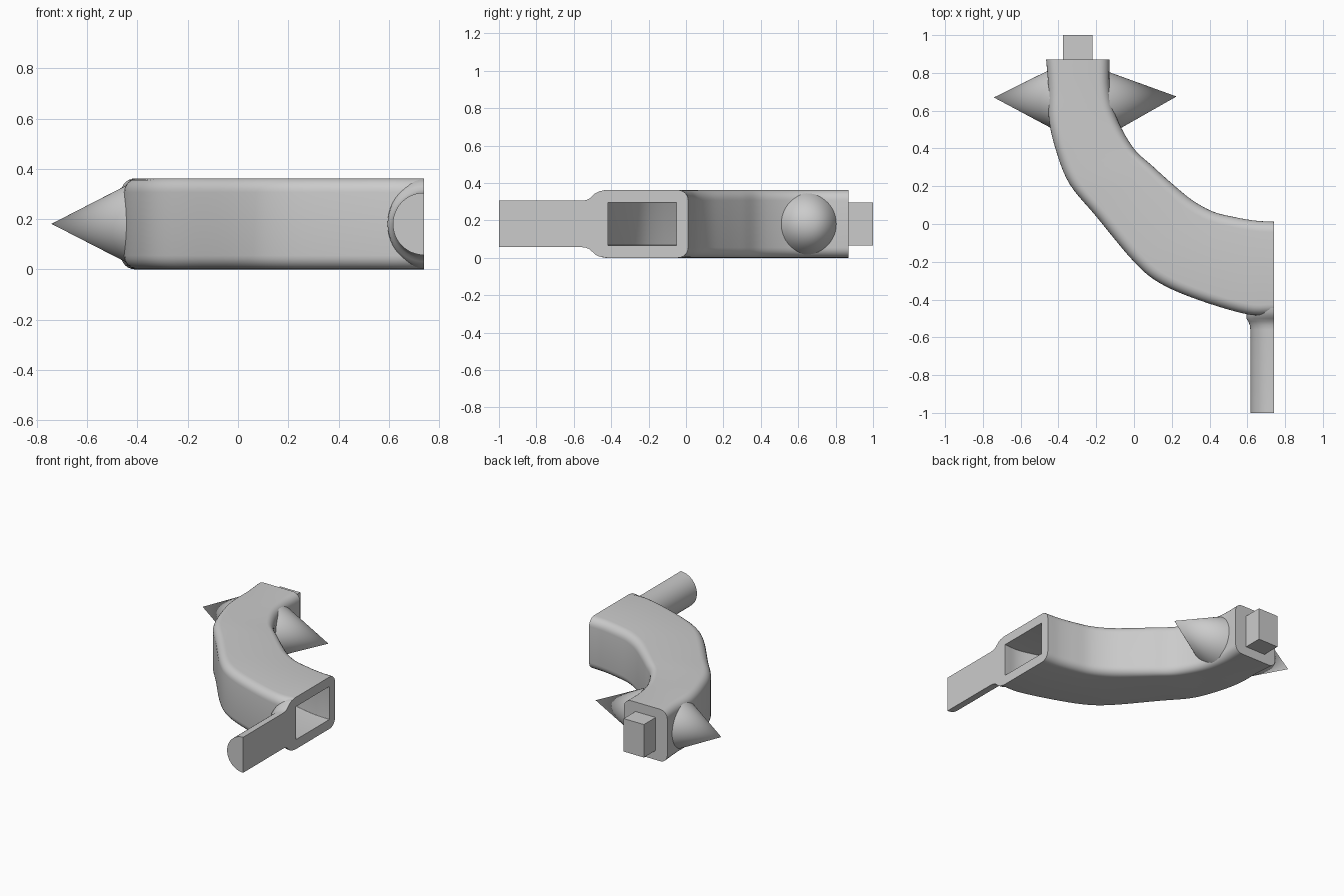
import bpy, bmesh, math
from mathutils import Vector

cube = bpy.data.objects.get("Cube")
if cube:
    bpy.data.objects.remove(cube, do_unlink=True)

HEIGHT = 0.362
MID = HEIGHT / 2
END_X = 0.74

grey = bpy.data.materials.new("plain grey")
grey.use_nodes = True
grey.diffuse_color = (0.6, 0.6, 0.6, 1)
grey.node_tree.nodes["Principled BSDF"].inputs["Base Color"].default_value = grey.diffuse_color


def finish(name, bm, angle=35):
    """Turn a bmesh into a shaded object."""
    bmesh.ops.recalc_face_normals(bm, faces=bm.faces)
    mesh = bpy.data.meshes.new(name)
    bm.to_mesh(mesh)
    bm.free()
    mesh.materials.append(grey)
    obj = bpy.data.objects.new(name, mesh)
    bpy.context.collection.objects.link(obj)
    bpy.ops.object.select_all(action="DESELECT")
    obj.select_set(True)
    bpy.context.view_layer.objects.active = obj
    bpy.ops.object.shade_smooth_by_angle(angle=math.radians(angle))
    return obj


def loft(name, rings):
    """Skin closed rings of equal size and cap both ends."""
    bm = bmesh.new()
    loops = [[bm.verts.new(p) for p in ring] for ring in rings]
    n = len(loops[0])
    for a, b in zip(loops, loops[1:]):
        for i in range(n):
            j = (i + 1) % n
            bm.faces.new((a[i], a[j], b[j], b[i]))
    bm.faces.new(loops[0])
    bm.faces.new(loops[-1])
    return finish(name, bm)


def smooth_path(points, steps=5):
    """Catmull-Rom curve through the points."""
    pts = [Vector(p) for p in points]
    pts = [2 * pts[0] - pts[1]] + pts + [2 * pts[-1] - pts[-2]]
    out = []
    for a, b, c, d in zip(pts, pts[1:], pts[2:], pts[3:]):
        for k in range(steps):
            t = k / steps
            out.append(0.5 * (2 * b + (c - a) * t + (2 * a - 5 * b + 4 * c - d) * t ** 2
                              + (3 * b - a - 3 * c + d) * t ** 3))
    return out + [pts[-2]]


def section(outer, inner, inset_side, inset_z, radius, corner_steps=6):
    """Upright rounded rectangle spanning two points of the plan."""
    across = (inner - outer).normalized()
    centre = (outer + inner) / 2
    half_w = (inner - outer).length / 2 - inset_side - radius
    half_h = MID - inset_z - radius
    ring = []
    for q, (sx, sz) in enumerate([(1, 1), (-1, 1), (-1, -1), (1, -1)]):
        for k in range(corner_steps + 1):
            a = math.pi / 2 * (q + k / corner_steps)
            p = centre + across * (sx * half_w + radius * math.cos(a))
            ring.append((p.x, p.y, MID + sz * half_h + radius * math.sin(a)))
    return ring


# Curved hollow arm: outer skin to the open mouth, then back along the cavity
outer_edge = smooth_path([(-.465, .87), (-.453, .72), (-.45, .55), (-.41, .38), (-.34, .21),
                          (-.2, .04), (0, -.2), (.14, -.315), (.35, -.405), (.6, -.478),
                          (END_X, -.48)])
inner_edge = smooth_path([(-.13, .87), (-.128, .72), (-.095, .57), (-.005, .405), (.1, .305),
                          (.2, .215), (.31, .125), (.42, .065), (.53, .037), (.64, .018),
                          (END_X, .012)])
pairs = list(zip(outer_edge, inner_edge))
skin = [section(o, i, 0, 0, 0.055) for o, i in pairs]
cavity = [section(o, i, 0.062, 0.066, 0.003) for o, i in pairs[3:]]
loft("curved_arm", skin + cavity[::-1])

# Half-round handle flaring into the arm beside the mouth
flare = [(-1, .124), (-.56, .124), (-.535, .127), (-.515, .136), (-.5, .15),
         (-.485, .164), (-.465, .174), (-.445, .178)]
handle = []
for y, r in flare:
    depth = min(r, 0.145)
    handle.append([(END_X - depth * math.sin(math.pi * k / 24), y,
                    MID + r * math.cos(math.pi * k / 24)) for k in range(25)])
loft("half_round_handle", handle)

# Square peg at the far end
bm = bmesh.new()
bmesh.ops.create_cube(bm, size=1)
for v in bm.verts:
    v.co = (-0.297 + v.co.x * 0.156, 0.915 + v.co.y * 0.17, MID + v.co.z * 0.23)
finish("end_peg", bm)


# Pair of spikes on the two sides of the arm
def spike(name, base, tip, radius):
    base, tip = Vector(base), Vector(tip)
    axis = tip - base
    bm = bmesh.new()
    bmesh.ops.create_cone(bm, cap_ends=True, segments=48, radius1=radius, radius2=0,
                          depth=axis.length)
    bmesh.ops.rotate(bm, verts=bm.verts, matrix=axis.to_track_quat("Z", "Y").to_matrix())
    bmesh.ops.translate(bm, verts=bm.verts, vec=(base + tip) / 2)
    finish(name, bm)


spike("left_spike", (-0.13, 0.645, MID), (0.225, 0.675, MID), 0.164)
spike("right_spike", (-0.425, 0.665, MID), (-0.742, 0.67, MID), 0.163)
